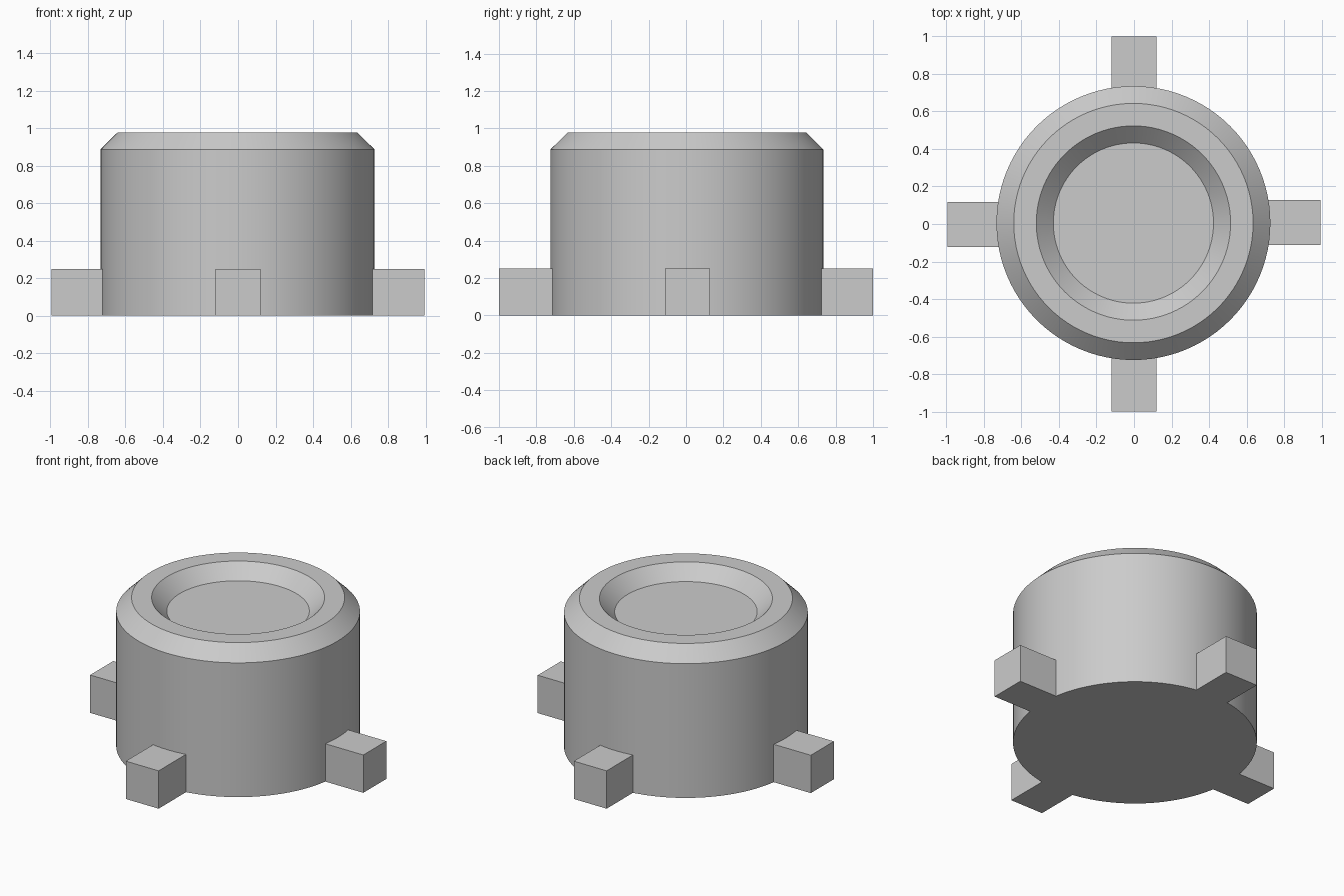
import bpy
import bmesh
import math

SEGMENTS = 96
CENTRE = (-0.003, 0.005)

cube = bpy.data.objects.get("Cube")
if cube:
    bpy.data.objects.remove(cube, do_unlink=True)

grey = bpy.data.materials.new("light_grey")
grey.use_nodes = True
colour = (0.6, 0.6, 0.6, 1.0)
grey.diffuse_color = colour
grey.node_tree.nodes["Principled BSDF"].inputs["Base Color"].default_value = colour


def make_object(name, bm):
    bmesh.ops.recalc_face_normals(bm, faces=bm.faces)
    mesh = bpy.data.meshes.new(name)
    bm.to_mesh(mesh)
    bm.free()
    mesh.materials.append(grey)
    obj = bpy.data.objects.new(name, mesh)
    bpy.context.collection.objects.link(obj)
    return obj


def lathe(name, profile):
    """Turn (radius, height) pairs into a closed round solid."""
    bm = bmesh.new()
    rings = []
    for radius, z in profile:
        ring = []
        for i in range(SEGMENTS):
            a = math.tau * i / SEGMENTS
            ring.append(bm.verts.new((CENTRE[0] + radius * math.cos(a),
                                      CENTRE[1] + radius * math.sin(a), z)))
        rings.append(ring)
    for low, high in zip(rings, rings[1:]):
        for i in range(SEGMENTS):
            j = (i + 1) % SEGMENTS
            bm.faces.new((low[i], low[j], high[j], high[i]))
    bm.faces.new(rings[0])
    bm.faces.new(rings[-1])
    return make_object(name, bm)


def box(name, low, high):
    bm = bmesh.new()
    bmesh.ops.create_cube(bm, size=1)
    for v in bm.verts:
        v.co = [(a + b) / 2 + c * (b - a) for a, b, c in zip(low, high, v.co)]
    return make_object(name, bm)


# Round body: chamfered rim and a shallow dished top
body = lathe("round_body", [(0.73, 0), (0.73, 0.887), (0.638, 0.978),
                            (0.518, 0.978), (0.427, 0.89)])

# Four square lugs around the foot, joined into the body
lugs = [
    box("front_lug", (-0.12, -1, 0), (0.12, -0.5, 0.25)),
    box("back_lug", (-0.12, 0.5, 0), (0.12, 1, 0.25)),
    box("right_lug", (-0.995, -0.123, 0), (-0.5, 0.118, 0.25)),
    box("left_lug", (0.5, -0.113, 0), (0.995, 0.127, 0.25)),
]
bpy.context.view_layer.objects.active = body
for lug in lugs:
    union = body.modifiers.new(lug.name, 'BOOLEAN')
    union.operation = 'UNION'
    union.solver = 'EXACT'
    union.object = lug
    bpy.ops.object.modifier_apply(modifier=union.name)
    bpy.data.objects.remove(lug, do_unlink=True)

# Smooth round walls with crisp edges
bpy.ops.object.select_all(action='DESELECT')
body.select_set(True)
bpy.ops.object.shade_smooth_by_angle(angle=math.radians(30))
